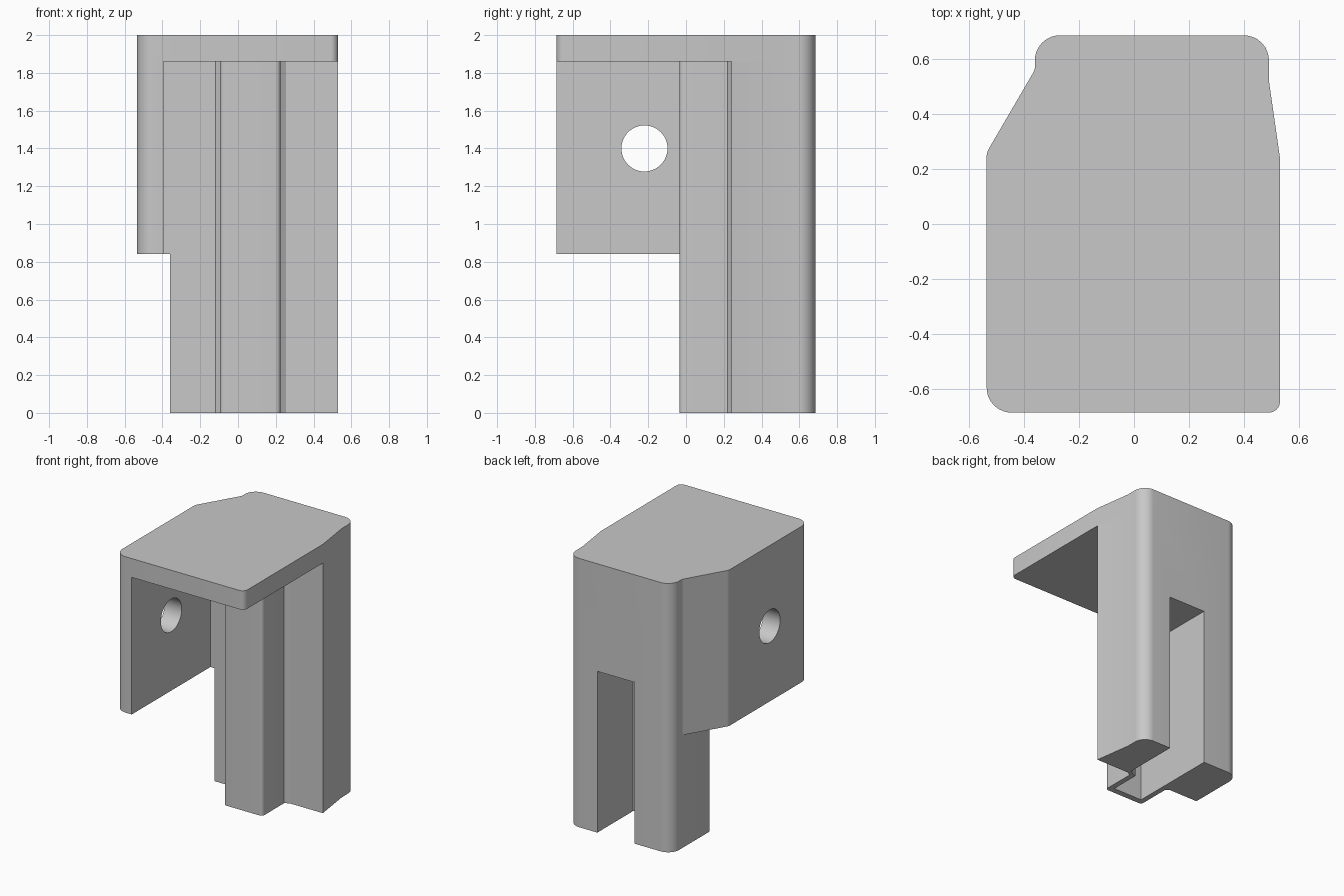
import bpy, bmesh, math
from mathutils import Vector

cube = bpy.data.objects.get("Cube")
if cube:
    bpy.data.objects.remove(cube, do_unlink=True)

grey = bpy.data.materials.new("plain grey")
grey.use_nodes = True
grey.diffuse_color = (0.58, 0.58, 0.58, 1)
grey.node_tree.nodes["Principled BSDF"].inputs["Base Color"].default_value = grey.diffuse_color


def rounded(points, steps=8):
    """Outline from (x, y) or (x, y, radius) corners."""
    out = []
    for i, corner in enumerate(points):
        p = Vector(corner[:2])
        if len(corner) == 2:
            out.append(p)
            continue
        radius = corner[2]
        a = (Vector(points[i - 1][:2]) - p).normalized()
        b = (Vector(points[(i + 1) % len(points)][:2]) - p).normalized()
        half = a.angle(b) / 2
        to_centre = (a + b).normalized() * radius / math.sin(half)
        start = (a * radius / math.tan(half) - to_centre).normalized()
        end = (b * radius / math.tan(half) - to_centre).normalized()
        for k in range(steps + 1):
            direction = start.lerp(end, k / steps).normalized()
            out.append(p + to_centre + direction * radius)
    return out


def prism(name, points, low, high):
    """Extrude an outline upward between two heights."""
    bm = bmesh.new()
    face = bm.faces.new([bm.verts.new((p.x, p.y, low)) for p in rounded(points)])
    top = bmesh.ops.extrude_face_region(bm, geom=[face], use_keep_orig=True)["geom"]
    bmesh.ops.translate(bm, vec=(0, 0, high - low),
                        verts=[v for v in top if isinstance(v, bmesh.types.BMVert)])
    bmesh.ops.recalc_face_normals(bm, faces=bm.faces)
    mesh = bpy.data.meshes.new(name)
    bm.to_mesh(mesh)
    bm.free()
    mesh.materials.append(grey)
    ob = bpy.data.objects.new(name, mesh)
    bpy.context.collection.objects.link(ob)
    return ob


def activate(ob):
    bpy.ops.object.select_all(action='DESELECT')
    ob.select_set(True)
    bpy.context.view_layer.objects.active = ob


def cut(ob, cutter):
    cutter.hide_render = True
    mod = ob.modifiers.new("cut", 'BOOLEAN')
    mod.operation, mod.solver, mod.object = 'DIFFERENCE', 'EXACT', cutter
    activate(ob)
    bpy.ops.object.modifier_apply(modifier=mod.name)
    bpy.data.objects.remove(cutter, do_unlink=True)


# Outline corners shared by the parts
back = [(0.53, 0.24), (0.49, 0.52), (0.49, 0.685, 0.09), (-0.36, 0.685, 0.09)]
wing = [(-0.36, 0.56, 0.04), (-0.535, 0.26, 0.05), (-0.535, -0.685, 0.09)]
under = 1.86

# Top plate
plate = prism("top_plate", back + wing + [(0.53, -0.685, 0.04)], under, 2)

# Upright body with the guide rib on its front
rib = [(-0.36, 0.24), (-0.12, 0.24), (-0.095, 0.22), (-0.095, -0.035, 0.025),
       (0.225, -0.035, 0.025), (0.225, 0.22), (0.255, 0.24)]
body = prism("upright_body", back + rib, 0, under)

# Channel open to the back and bottom, narrowing into the rib
channel = [(0.25, 0.8), (0.25, 0.265), (0.185, 0.235), (0.185, 0.01),
           (-0.055, 0.01), (-0.055, 0.8)]
cut(body, prism("channel_cutter", channel, -0.1, 1.2))

# Side panel with its round hole
panel = prism("side_panel", [(-0.34, 0.24), (-0.34, 0.59), (-0.36, 0.59)] + wing
              + [(-0.395, -0.685), (-0.395, 0.24)], 0.84, under)
bpy.ops.mesh.primitive_cylinder_add(vertices=48, radius=0.122, depth=0.6,
                                    location=(-0.46, -0.22, 1.4),
                                    rotation=(0, math.pi / 2, 0))
cut(panel, bpy.context.object)

for ob in (plate, body, panel):
    activate(ob)
    bpy.ops.object.shade_smooth_by_angle(angle=math.radians(25))
